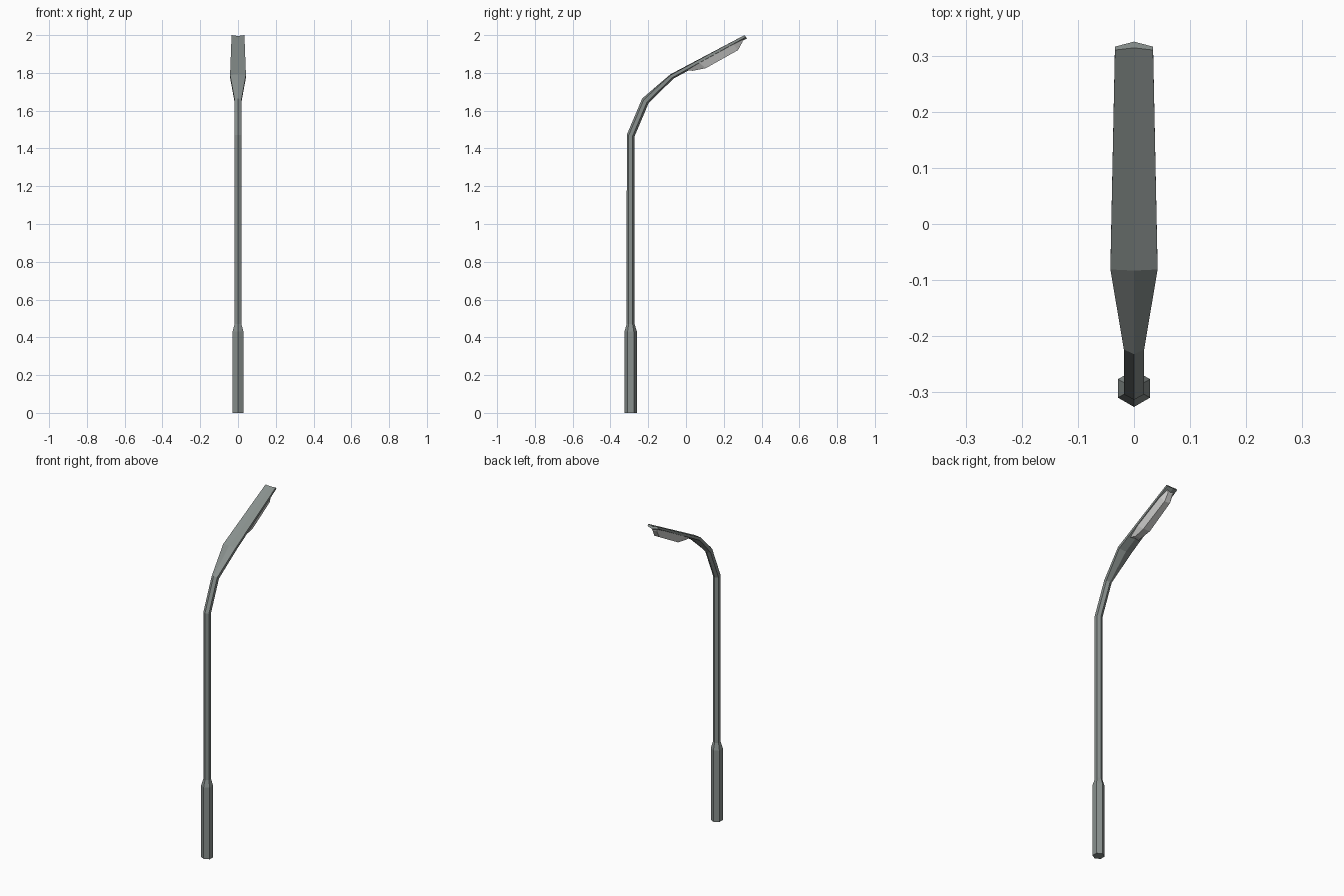
import bpy, bmesh, math

if "Cube" in bpy.data.objects:
    bpy.data.objects.remove(bpy.data.objects["Cube"])


def material(name, rgb):
    m = bpy.data.materials.new(name)
    m.diffuse_color = (*rgb, 1)
    m.use_nodes = True
    m.node_tree.nodes["Principled BSDF"].inputs["Base Color"].default_value = m.diffuse_color
    return m


metal = material("grey_metal", (0.25, 0.28, 0.27))
glass = material("pale_lens", (0.62, 0.62, 0.61))


def loft(name, rings, mat):
    """Skin a list of equal-length rings and cap both ends."""
    bm = bmesh.new()
    vs = [[bm.verts.new(p) for p in r] for r in rings]
    n = len(vs[0])
    for a, b in zip(vs, vs[1:]):
        for i in range(n):
            j = (i + 1) % n
            bm.faces.new((a[i], a[j], b[j], b[i]))
    bm.faces.new(vs[0])
    bm.faces.new(vs[-1])
    bmesh.ops.recalc_face_normals(bm, faces=bm.faces)
    me = bpy.data.meshes.new(name)
    bm.to_mesh(me)
    bm.free()
    me.materials.append(mat)
    ob = bpy.data.objects.new(name, me)
    bpy.context.collection.objects.link(ob)
    return ob


def hex_ring(y, z, r, tilt=0):
    """Six-sided ring with corners facing front and back, leaning by tilt."""
    t = math.radians(tilt)
    out = []
    for k in range(6):
        a = math.radians(60 * k - 90)
        d = r * math.sin(a)
        out.append((r * math.cos(a), y + d * math.cos(t), z - d * math.sin(t)))
    return out


def flat_ring(w, top, side_top, side_low, low):
    """Flattened six-sided ring from (y, z) points, same order as hex_ring."""
    return [(0, *top), (w, *side_top), (w, *side_low),
            (0, *low), (-w, *side_low), (-w, *side_top)]


PY = -0.293

# Thick base sleeve and slim post, bending over into the arm
post = [hex_ring(PY, 0, 0.033), hex_ring(PY, 0.43, 0.033),
        hex_ring(PY, 0.47, 0.021), hex_ring(PY, 1.468, 0.021, 12),
        hex_ring(-0.215, 1.652, 0.021, 36)]
neck = flat_ring(0.042, (-0.083, 1.792), (-0.081, 1.789),
                 (-0.072, 1.775), (-0.067, 1.769))
tip = flat_ring(0.034, (0.314, 1.995), (0.310, 2.0),
                (0.316, 1.989), (0.325, 1.984))
loft("post_and_arm", post + [neck], metal)

# Flat lamp head
loft("lamp_head", [neck, tip], metal)

# Lens under the head: top y, z, half width, then bottom y, z, half width
stations = [(0.000, 1.815, 0.030, 0.035, 1.811, 0.018),
            (0.070, 1.853, 0.036, 0.105, 1.825, 0.022),
            (0.250, 1.953, 0.031, 0.275, 1.920, 0.018),
            (0.303, 1.982, 0.024, 0.298, 1.962, 0.014)]
loft("lens", [[(-a, y, z), (a, y, z), (b, v, w), (-b, v, w)]
              for y, z, a, v, w, b in stations], glass)
